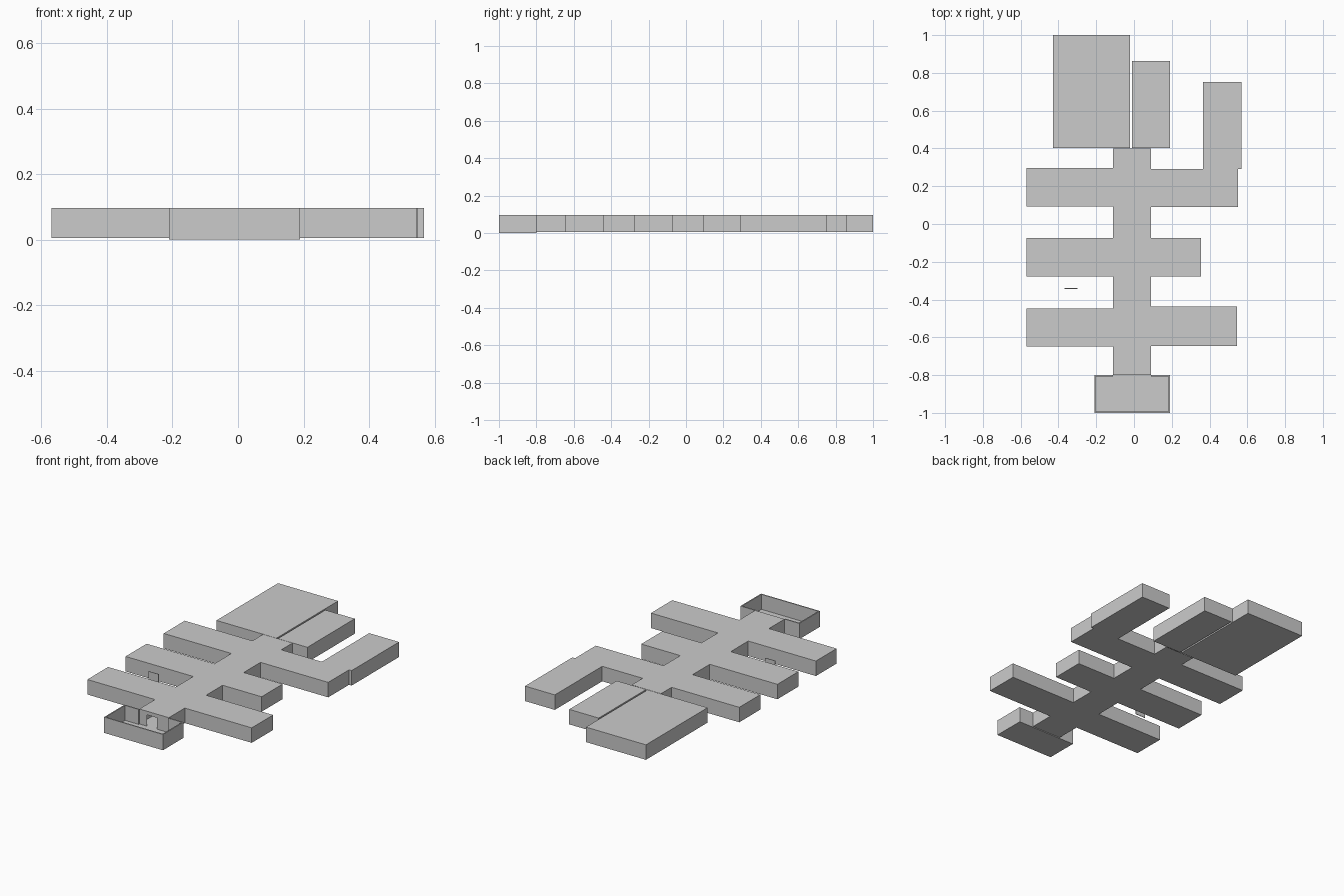
import bpy, bmesh

if "Cube" in bpy.data.objects:
    bpy.data.objects.remove(bpy.data.objects["Cube"])

Z0, Z1 = 0.005, 0.097


def finish(name, bm):
    me = bpy.data.meshes.new(name)
    bm.to_mesh(me)
    bm.free()
    ob = bpy.data.objects.new(name, me)
    bpy.context.collection.objects.link(ob)
    return ob


def room(name, x0, x1, y0, y1, z0=Z0, z1=Z1, open_dirs=()):
    """Box shell; sides whose normal is listed in open_dirs are left out."""
    bm = bmesh.new()
    bmesh.ops.create_cube(bm, size=1)
    for v in bm.verts:
        v.co = (x1 if v.co.x > 0 else x0,
                y1 if v.co.y > 0 else y0,
                z1 if v.co.z > 0 else z0)
    bm.normal_update()
    axes = {'-x': (-1, 0, 0), '+x': (1, 0, 0), '-y': (0, -1, 0), '+y': (0, 1, 0)}
    gone = []
    for f in bm.faces:
        for d in open_dirs:
            if sum(a * b for a, b in zip(f.normal, axes[d])) > 0.9:
                gone.append(f)
    if gone:
        bmesh.ops.delete(bm, geom=gone, context='FACES')
    return finish(name, bm)


def quads(name, faces):
    bm = bmesh.new()
    for f in faces:
        bm.faces.new([bm.verts.new(p) for p in f])
    return finish(name, bm)


def wall(xa, ya, xb, yb, z0=Z0, z1=Z1):
    return [(xa, ya, z0), (xb, yb, z0), (xb, yb, z1), (xa, ya, z1)]


# Central corridor: floor, roof and wall pieces between the wings
CX0, CX1, CY0, CY1 = -0.11, 0.09, -0.80, 0.40
quads("corridor_floor", [[(CX0, CY0, Z0), (CX0, CY1, Z0), (CX1, CY1, Z0), (CX1, CY0, Z0)]])
quads("corridor_roof", [[(CX0, CY0, Z1), (CX1, CY0, Z1), (CX1, CY1, Z1), (CX0, CY1, Z1)]])
left_rows = [(-0.648, -0.447), (-0.277, -0.073), (0.093, 0.297)]
right_rows = [(-0.645, -0.438, 0.545), (-0.278, -0.073, 0.355), (0.09, 0.292, 0.55)]
for side, x, rows in (("left", CX0, left_rows), ("right", CX1, right_rows)):
    stops = [CY0] + [v for r in rows for v in r[:2]] + [CY1]
    quads("corridor_walls_" + side,
          [wall(x, stops[i], x, stops[i + 1]) for i in range(0, len(stops), 2)])

# End wall with doorway into the porch
quads("corridor_doorway", [
    wall(CX0, CY0, -0.06, CY0),
    wall(0.01, CY0, CX1, CY0),
    wall(-0.06, CY0, 0.01, CY0, 0.075, Z1)])

# Side wings
for i, (y0, y1) in enumerate(left_rows):
    room(f"left_wing_{i + 1}", -0.57, CX0, y0, y1, open_dirs=('+x',))
for i, (y0, y1, x1) in enumerate(right_rows):
    room(f"right_wing_{i + 1}", CX1, x1, y0, y1, open_dirs=('-x',))

# Rooms at the back
room("corner_room", 0.365, 0.568, 0.292, 0.752)
room("large_hall", -0.428, -0.02, 0.402, 1.0)
room("small_hall", -0.01, 0.19, 0.402, 0.862)
quads("hall_gap_panel", [wall(-0.02, 0.86, -0.01, 0.86)])
quads("hall_partition", [wall(-0.222, 0.61, -0.222, 0.71)])

# Open-topped porch: floor slab and thin walls
T = 0.007
room("porch_floor", -0.21, 0.19, -1.0, -0.80, 0, 0.005)
room("porch_front_wall", -0.21, 0.19, -1.0, -1.0 + T)
room("porch_left_wall", -0.21, -0.21 + T, -1.0 + T, -0.80)
room("porch_right_wall", 0.19 - T, 0.19, -1.0 + T, -0.80)
room("porch_back_wall_left", -0.21 + T, CX0, -0.80 - T, -0.80)
room("porch_back_wall_right", CX1, 0.19 - T, -0.80 - T, -0.80)

# Small free-standing door panel between two left wings
room("loose_door", -0.368, -0.30, -0.343, -0.34, 0.03, 0.085)
